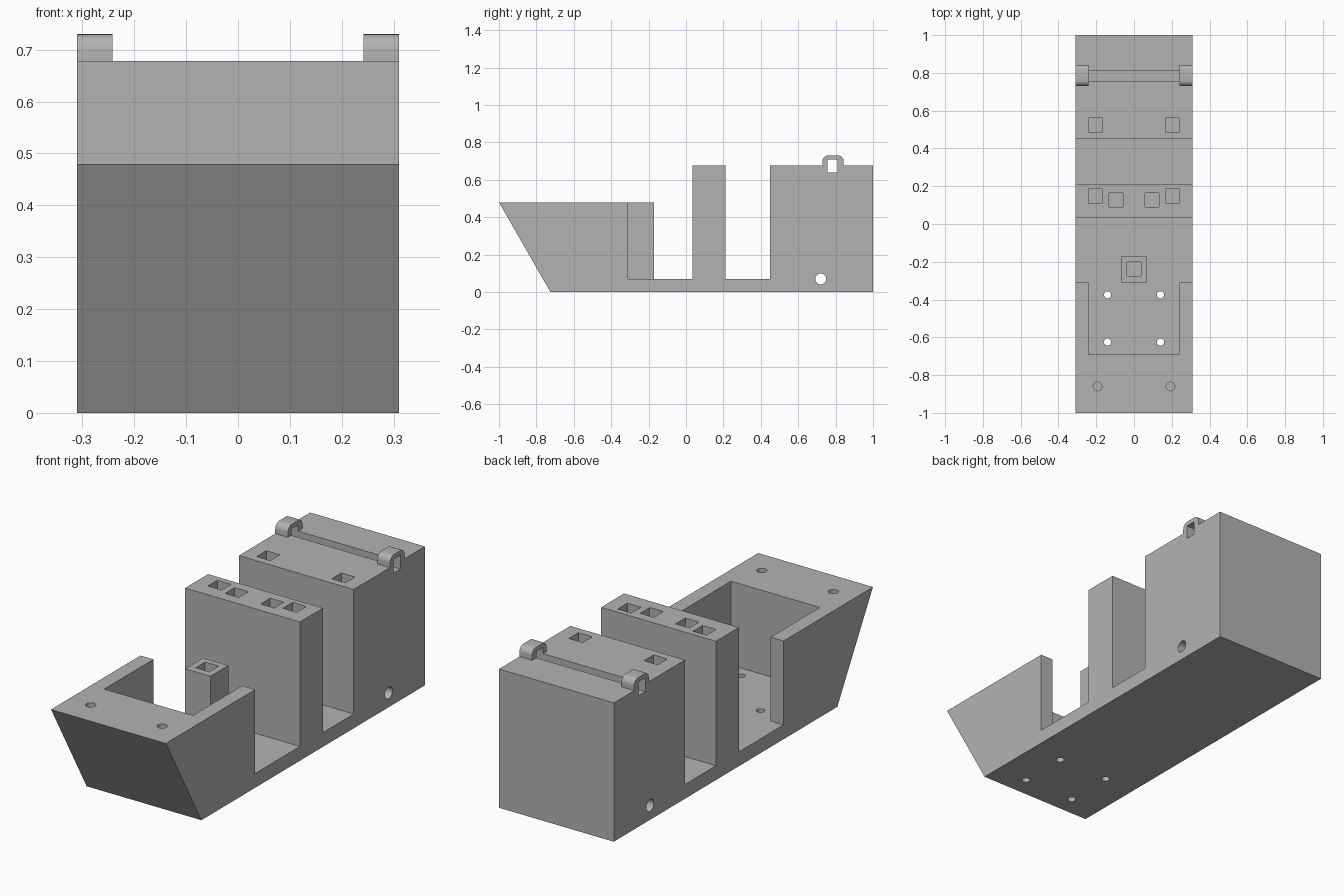
import bpy, bmesh, math
from mathutils import Matrix, Vector

if "Cube" in bpy.data.objects:
    bpy.data.objects.remove(bpy.data.objects["Cube"], do_unlink=True)

GREY = (0.45, 0.45, 0.45, 1)
grey = bpy.data.materials.new("plain grey")
grey.use_nodes = True
grey.diffuse_color = GREY
grey.node_tree.nodes["Principled BSDF"].inputs["Base Color"].default_value = GREY


def finish(name, bm):
    bmesh.ops.recalc_face_normals(bm, faces=bm.faces)
    mesh = bpy.data.meshes.new(name)
    bm.to_mesh(mesh)
    bm.free()
    mesh.materials.append(grey)
    obj = bpy.data.objects.new(name, mesh)
    bpy.context.scene.collection.objects.link(obj)
    return obj


def extrude_x(name, profile, x0, x1):
    """Solid made from a (y, z) side profile."""
    bm = bmesh.new()
    face = bm.faces.new([bm.verts.new((x0, y, z)) for y, z in profile])
    ext = bmesh.ops.extrude_face_region(bm, geom=[face])
    verts = [g for g in ext["geom"] if isinstance(g, bmesh.types.BMVert)]
    bmesh.ops.translate(bm, verts=verts, vec=(x1 - x0, 0, 0))
    return finish(name, bm)


def box(name, x, y, z):
    return extrude_x(name, [(y[0], z[0]), (y[1], z[0]), (y[1], z[1]), (y[0], z[1])], *x)


def cylinder(name, centre, radius, length, axis="Z"):
    bm = bmesh.new()
    turn = Matrix.Rotation(math.pi / 2, 4, "Y") if axis == "X" else Matrix()
    bmesh.ops.create_cone(bm, cap_ends=True, segments=24, radius1=radius, radius2=radius,
                          depth=length, matrix=Matrix.Translation(Vector(centre)) @ turn)
    return finish(name, bm)


def cut(obj, cutters):
    for c in cutters:
        c.hide_render = True
        mod = obj.modifiers.new("cut", "BOOLEAN")
        mod.operation, mod.solver, mod.object = "DIFFERENCE", "EXACT", c
    bpy.context.view_layer.update()
    graph = bpy.context.evaluated_depsgraph_get()
    mesh = bpy.data.meshes.new_from_object(obj.evaluated_get(graph))
    obj.modifiers.clear()
    obj.data = mesh
    for c in cutters:
        bpy.data.objects.remove(c, do_unlink=True)


def square_hole(x, y, top, depth=0.1, half=0.037):
    return box("square_cutter", (x - half, x + half), (y - half, y + half), (top - depth, top + 0.05))


W, FLOOR, BOW, TOP = 0.31, 0.07, 0.48, 0.678

# Main body: raked bow, floor, middle wall and rear block
body = extrude_x("body", [
    (-1, BOW), (-0.725, 0), (1, 0), (1, TOP), (0.45, TOP), (0.45, FLOOR), (0.212, FLOOR),
    (0.212, TOP), (0.035, TOP), (0.035, FLOOR), (-0.31, FLOOR), (-0.31, BOW)], -W, W)

# Bow pocket, rod groove and cross hole
cutters = [
    box("pocket_cutter", (-0.24, 0.24), (-0.69, -0.28), (FLOOR, 0.6)),
    box("groove_cutter", (-0.4, 0.4), (0.757, 0.81), (0.64, 0.8)),
    cylinder("cross_hole_cutter", (0, 0.72, 0.07), 0.029, 1, "X"),
]
# Paired sockets, screw holes and deck holes
for s in (-1, 1):
    cutters += [square_hole(s * x, y, TOP) for x, y in
                ((0.203, 0.524), (0.203, 0.147), (0.096, 0.127))]
    cutters += [cylinder("screw_cutter", (s * 0.14, y, 0.03), 0.019, 0.2) for y in (-0.375, -0.625)]
    cutters.append(cylinder("deck_hole_cutter", (s * 0.193, -0.86, BOW), 0.023, 0.16))
cut(body, cutters)

# Socketed post standing behind the pocket
post = box("post", (-0.068, 0.068), (-0.31, -0.172), (FLOOR - 0.01, BOW))
cut(post, [square_hole(0, -0.238, BOW)])

# Rounded clips bridging the groove at both sides
Y0, Y1, PEAK, R = 0.73, 0.843, 0.73, 0.03
arc = [math.radians(a) for a in range(0, 91, 15)]
outer = [(Y1 - R + R * math.cos(a), PEAK - R + R * math.sin(a)) for a in arc]
outer += [(Y0 + R - R * math.cos(a), PEAK - R + R * math.sin(a)) for a in reversed(arc)]
inner = [(0.757, TOP), (0.757, 0.708), (0.81, 0.708), (0.81, TOP)]
for side, x0, x1 in (("right", -W, -0.242), ("left", 0.242, W)):
    extrude_x(side + "_clip", [(Y1, TOP)] + outer + [(Y0, TOP)] + inner, x0, x1)

# Smooth the round parts, keep edges sharp
for obj in bpy.context.scene.collection.objects:
    if obj.type == "MESH":
        bpy.ops.object.select_all(action="DESELECT")
        obj.select_set(True)
        bpy.context.view_layer.objects.active = obj
        bpy.ops.object.shade_smooth_by_angle(angle=math.radians(30))
